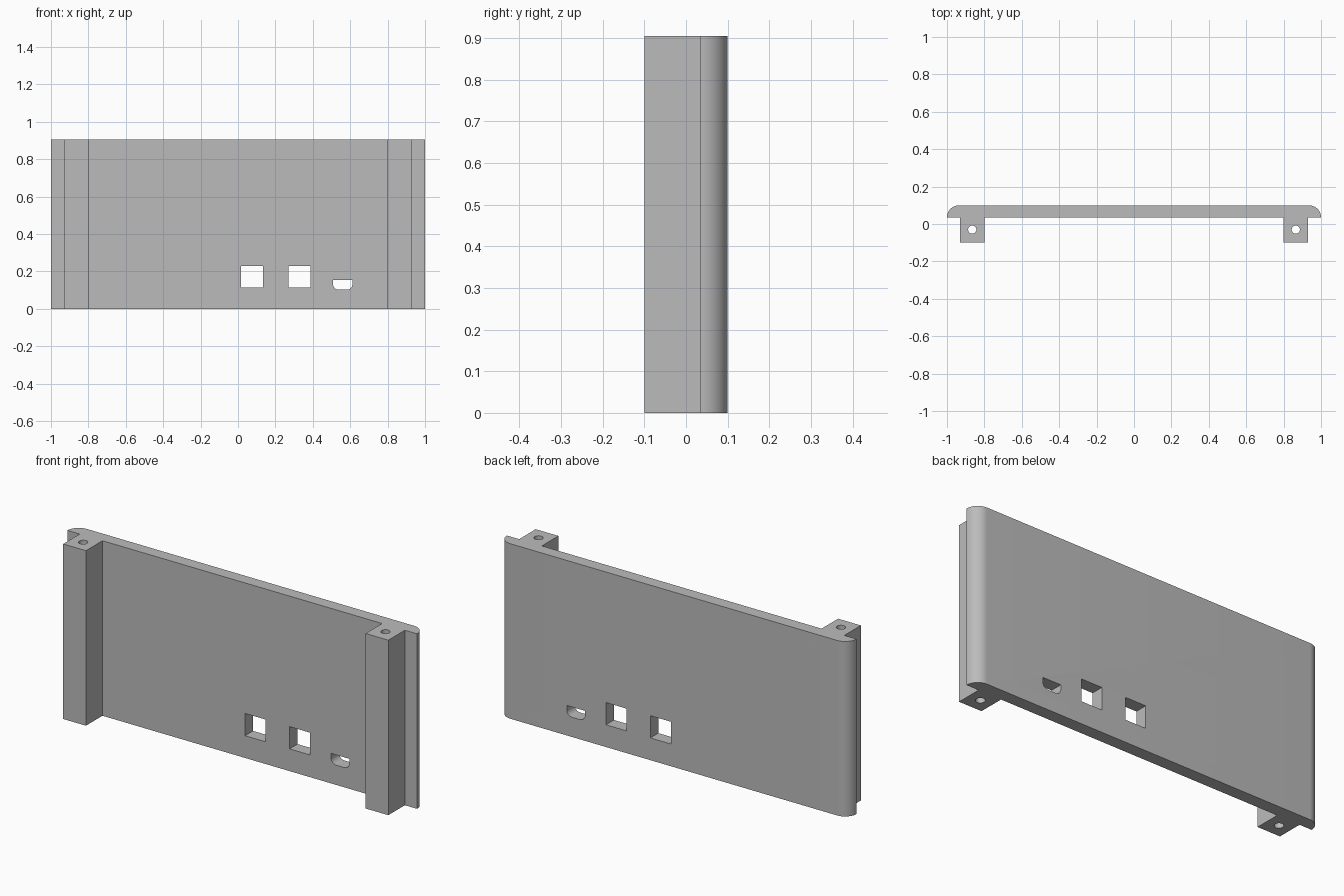
import bpy, bmesh, math
from mathutils import Vector

if "Cube" in bpy.data.objects:
    bpy.data.objects.remove(bpy.data.objects["Cube"])

HEIGHT, FRONT, SEAM, BACK = 0.905, -0.1, 0.035, 0.1
RADIUS = BACK - SEAM
POST_IN, POST_OUT = 0.80, 0.93

grey = bpy.data.materials.new("plain grey")
grey.use_nodes = True
colour = (0.5, 0.5, 0.5, 1)
grey.diffuse_color = colour
grey.node_tree.nodes["Principled BSDF"].inputs["Base Color"].default_value = colour


def arc(cx, cy, r, start, end, steps):
    angles = [math.radians(start + (end - start) * i / steps) for i in range(steps + 1)]
    return [(cx + r * math.cos(a), cy + r * math.sin(a)) for a in angles]


def prism(name, outline, to_3d, depth):
    """Extrude a 2D outline, placed by to_3d, along the depth vector."""
    bm = bmesh.new()
    face = bm.faces.new([bm.verts.new(to_3d(*p)) for p in outline])
    result = bmesh.ops.extrude_face_region(bm, geom=[face], use_keep_orig=True)
    moved = [v for v in result["geom"] if isinstance(v, bmesh.types.BMVert)]
    bmesh.ops.translate(bm, verts=moved, vec=Vector(depth))
    bmesh.ops.recalc_face_normals(bm, faces=bm.faces)
    mesh = bpy.data.meshes.new(name)
    bm.to_mesh(mesh)
    bm.free()
    mesh.materials.append(grey)
    obj = bpy.data.objects.new(name, mesh)
    bpy.context.collection.objects.link(obj)
    return obj


# Panel with rounded back corners and a square mounting post at each end
half = [(POST_IN, SEAM), (POST_IN, FRONT), (POST_OUT, FRONT), (POST_OUT, SEAM), (1, SEAM)]
half += arc(1 - RADIUS, SEAM, RADIUS, 0, 90, 16)[1:]
outline = half + [(-x, y) for x, y in reversed(half)]
panel = prism("panel_with_posts", outline, lambda x, y: (x, y, 0), (0, 0, HEIGHT))

# Screw holes along the posts
cutters = []
for side in (-1, 1):
    circle = arc(side * (POST_IN + POST_OUT) / 2, -0.03, 0.022, 0, 360, 32)[:-1]
    cutters.append(prism("screw_hole", circle, lambda x, y: (x, y, -0.1), (0, 0, HEIGHT + 0.2)))


# Port openings through the panel
def port(name, points):
    cutters.append(prism(name, points, lambda x, z: (x, 0, z), (0, 0.2, 0)))


for left in (0.016, 0.27):
    right = left + 0.118
    port("square_port", [(left, 0.115), (right, 0.115), (right, 0.23), (left, 0.23)])

x0, x1, low, high, r = 0.508, 0.612, 0.102, 0.155, 0.03
port("small_port", [(x1, high), (x0, high)]
     + arc(x0 + r, low + r, r, 180, 270, 8) + arc(x1 - r, low + r, r, 270, 360, 8))

# Cut the openings, then discard the cutters
bpy.ops.object.select_all(action="DESELECT")
panel.select_set(True)
bpy.context.view_layer.objects.active = panel
for cutter in cutters:
    cutter.hide_render = True
    mod = panel.modifiers.new("opening", "BOOLEAN")
    mod.operation = "DIFFERENCE"
    mod.solver = "EXACT"
    mod.object = cutter
    bpy.ops.object.modifier_apply(modifier=mod.name)
    bpy.data.objects.remove(cutter)

bpy.ops.object.shade_smooth_by_angle(angle=math.radians(30))
